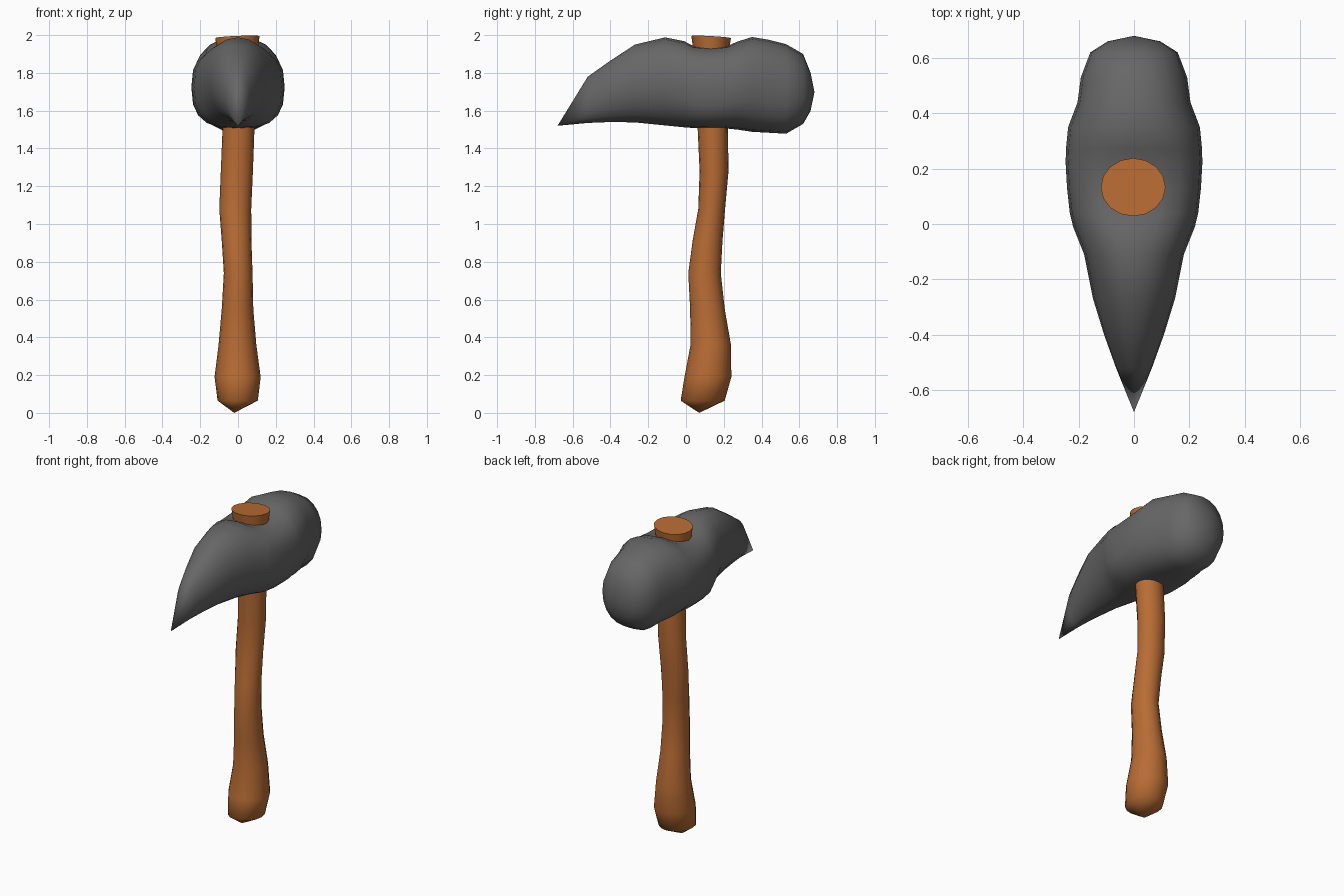
import bpy, bmesh, math
from mathutils import Vector

if "Cube" in bpy.data.objects:
    bpy.data.objects.remove(bpy.data.objects["Cube"])


def material(name, rgb):
    m = bpy.data.materials.new(name)
    m.diffuse_color = (*rgb, 1)
    m.use_nodes = True
    m.node_tree.nodes["Principled BSDF"].inputs["Base Color"].default_value = m.diffuse_color
    return m


def spow(v, p):
    return math.copysign(abs(v) ** p, v)


def loft(name, rings, start, end, mat, angle):
    """Skin a list of closed rings; each end closes to a pole point, or flat if None."""
    bm = bmesh.new()
    vs = [[bm.verts.new(p) for p in ring] for ring in rings]
    n = len(vs[0])
    for a, b in zip(vs, vs[1:]):
        for i in range(n):
            j = (i + 1) % n
            bm.faces.new((a[i], a[j], b[j], b[i]))
    for ring, pole in ((vs[0], start), (vs[-1], end)):
        if pole is None:
            bm.faces.new(ring)
        else:
            c = bm.verts.new(pole)
            for i in range(n):
                bm.faces.new((ring[i], ring[(i + 1) % n], c))
    bmesh.ops.recalc_face_normals(bm, faces=bm.faces)
    me = bpy.data.meshes.new(name)
    bm.to_mesh(me)
    bm.free()
    ob = bpy.data.objects.new(name, me)
    bpy.context.collection.objects.link(ob)
    me.materials.append(mat)
    bpy.ops.object.select_all(action='DESELECT')
    ob.select_set(True)
    bpy.context.view_layer.objects.active = ob
    bpy.ops.object.shade_smooth_by_angle(angle=math.radians(angle))
    return ob


stone = material("dark grey stone", (0.135, 0.135, 0.135))
wood = material("orange brown wood", (0.48, 0.15, 0.035))

# Hammer head: y, half width, bottom z, top z, squareness
head = [
    (-0.52, 0.065, 1.535, 1.78, 2.0),
    (-0.40, 0.108, 1.54, 1.865, 2.0),
    (-0.27, 0.148, 1.538, 1.95, 2.0),
    (-0.11, 0.180, 1.522, 1.988, 2.1),
    (-0.01, 0.220, 1.512, 1.968, 2.3),
    (0.04, 0.232, 1.508, 1.942, 2.7),
    (0.13, 0.242, 1.505, 1.935, 2.8),
    (0.22, 0.247, 1.505, 1.942, 2.7),
    (0.27, 0.246, 1.500, 1.965, 2.4),
    (0.35, 0.238, 1.488, 1.990, 2.3),
    (0.44, 0.204, 1.483, 1.975, 2.3),
    (0.53, 0.192, 1.478, 1.952, 2.3),
    (0.62, 0.158, 1.530, 1.900, 2.2),
    (0.66, 0.095, 1.600, 1.800, 2.0),
]
rings = []
for y, w, lo, hi, n in head:
    ring = []
    for i in range(20):
        t = 2 * math.pi * i / 20
        ring.append((w * spow(math.cos(t), 2 / n), y,
                     (lo + hi) / 2 + (hi - lo) / 2 * spow(math.sin(t), 2 / n)))
    rings.append(ring)
loft("hammer_head", rings, (0, -0.68, 1.52), (0, 0.68, 1.70), stone, 60)

# Wavy wooden handle: z, left x, right x, front y, back y
handle = [
    (0.065, -0.108, 0.105, -0.028, 0.205),
    (0.19, -0.124, 0.120, -0.008, 0.240),
    (0.36, -0.103, 0.097, 0.024, 0.238),
    (0.55, -0.086, 0.081, 0.022, 0.205),
    (0.74, -0.075, 0.077, 0.012, 0.184),
    (0.91, -0.086, 0.071, 0.035, 0.193),
    (1.08, -0.099, 0.070, 0.065, 0.207),
    (1.28, -0.091, 0.079, 0.072, 0.225),
    (1.50, -0.082, 0.087, 0.062, 0.222),
    (1.75, -0.088, 0.088, 0.055, 0.220),
    (1.90, -0.110, 0.103, 0.042, 0.225),
    (1.99, -0.120, 0.114, 0.028, 0.238),
]
rings = []
for z, x0, x1, y0, y1 in handle:
    ring = []
    for i in range(16):
        c, s = math.cos(math.pi * i / 8), math.sin(math.pi * i / 8)
        tilt = (0.05 * c - 0.06 * s) * 0.1 if z > 1.95 else 0   # slanted top cut
        ring.append(((x0 + x1) / 2 + (x1 - x0) / 2 * c,
                     (y0 + y1) / 2 + (y1 - y0) / 2 * s, z + tilt))
    rings.append(ring)
loft("handle", rings, (-0.02, 0.07, 0.0), None, wood, 70)
